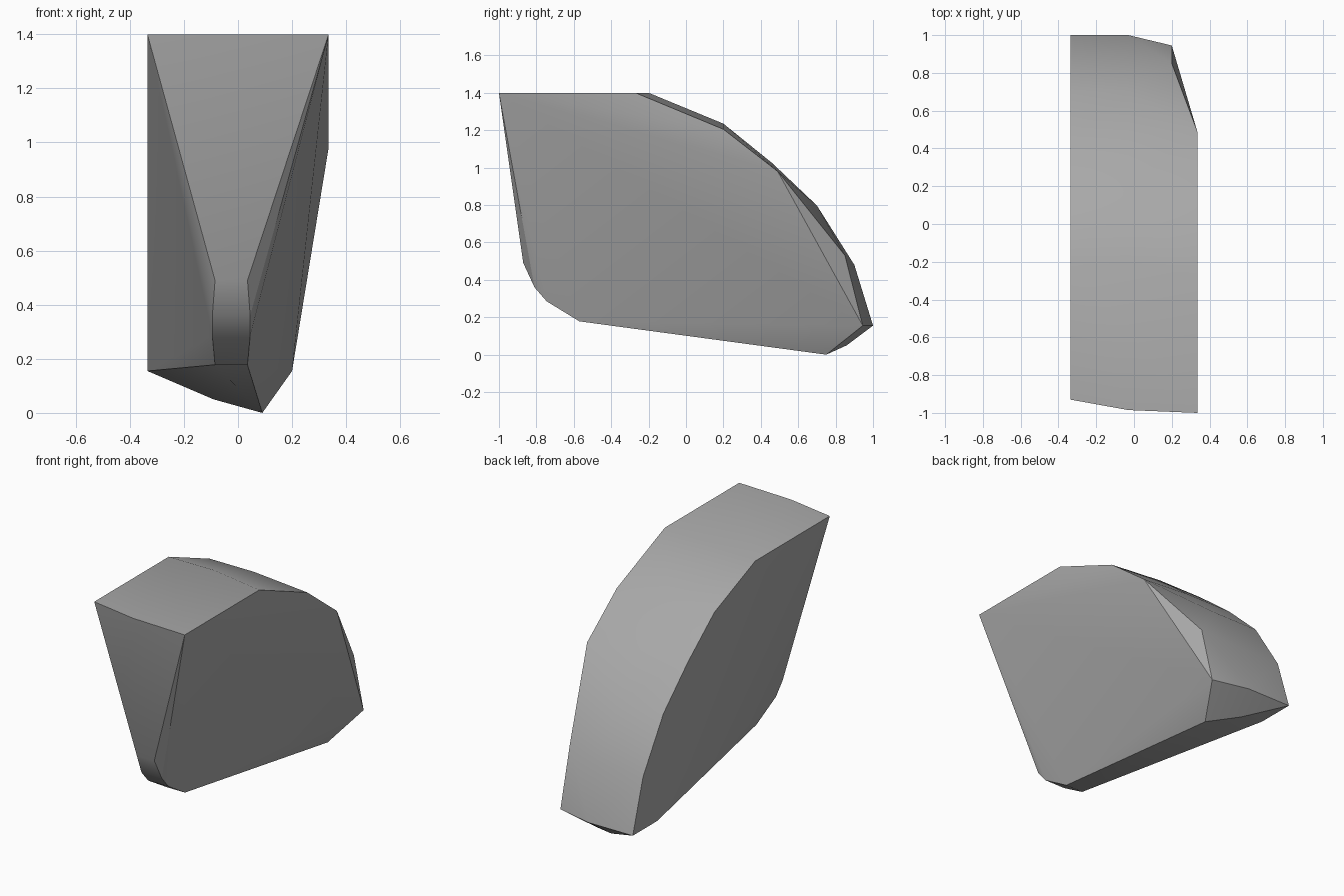
import bpy, bmesh, math

cube = bpy.data.objects.get("Cube")
if cube:
    bpy.data.objects.remove(cube, do_unlink=True)


def flat_material(name, color):
    mat = bpy.data.materials.new(name)
    mat.use_nodes = True
    mat.diffuse_color = color
    mat.node_tree.nodes["Principled BSDF"].inputs["Base Color"].default_value = color
    return mat


def hull_object(name, points, mat, sharp=25):
    """Closed convex solid through a handful of outline points."""
    bm = bmesh.new()
    for p in points:
        bm.verts.new(p)
    result = bmesh.ops.convex_hull(bm, input=bm.verts[:])
    inner = {v for v in result["geom_interior"] + result["geom_unused"]
             if isinstance(v, bmesh.types.BMVert)}
    bmesh.ops.delete(bm, geom=list(inner), context="VERTS")
    bmesh.ops.recalc_face_normals(bm, faces=bm.faces[:])
    mesh = bpy.data.meshes.new(name)
    bm.to_mesh(mesh)
    bm.free()
    mesh.materials.append(mat)
    obj = bpy.data.objects.new(name, mesh)
    bpy.context.collection.objects.link(obj)
    bpy.ops.object.select_all(action="DESELECT")
    bpy.context.view_layer.objects.active = obj
    obj.select_set(True)
    bpy.ops.object.shade_smooth_by_angle(angle=math.radians(sharp))
    return obj


grey = flat_material("stone grey", (0.4, 0.4, 0.4, 1))

# Curved back, repeated at the right rim and the middle (y, z)
back = [(-.2, 1.4), (.2, 1.235), (.46, 1.025), (.7, .797), (.9, .48), (1, .155)]
points = [(x, y, z) for x in (-.335, -.03) for y, z in back]

# Left rim of the back, pulled in towards the bottom
points += [(.335, -.27, 1.4), (.335, .2, 1.205), (.335, .49, .98),
           (.2, .85, .53), (.2, .945, .155)]

# Front edge of the flat top
points += [(-.335, -.93, 1.4), (-.03, -.985, 1.4), (.335, -1, 1.4)]

# Narrow rounded nose, one rim on each side (y, z)
nose = [(-.87, .49), (-.81, .36), (-.745, .285), (-.57, .178)]
for y, z in nose:
    swell = .01 if .2 < z < .4 else 0
    points += [(-.085 - swell, y, z), (.035 + swell, y, z)]

# Keel and lower back chamfer
points += [(.09, .75, 0), (-.09, .86, .05), (-.335, .76, .155)]

hull_object("body_block", points, grey)
